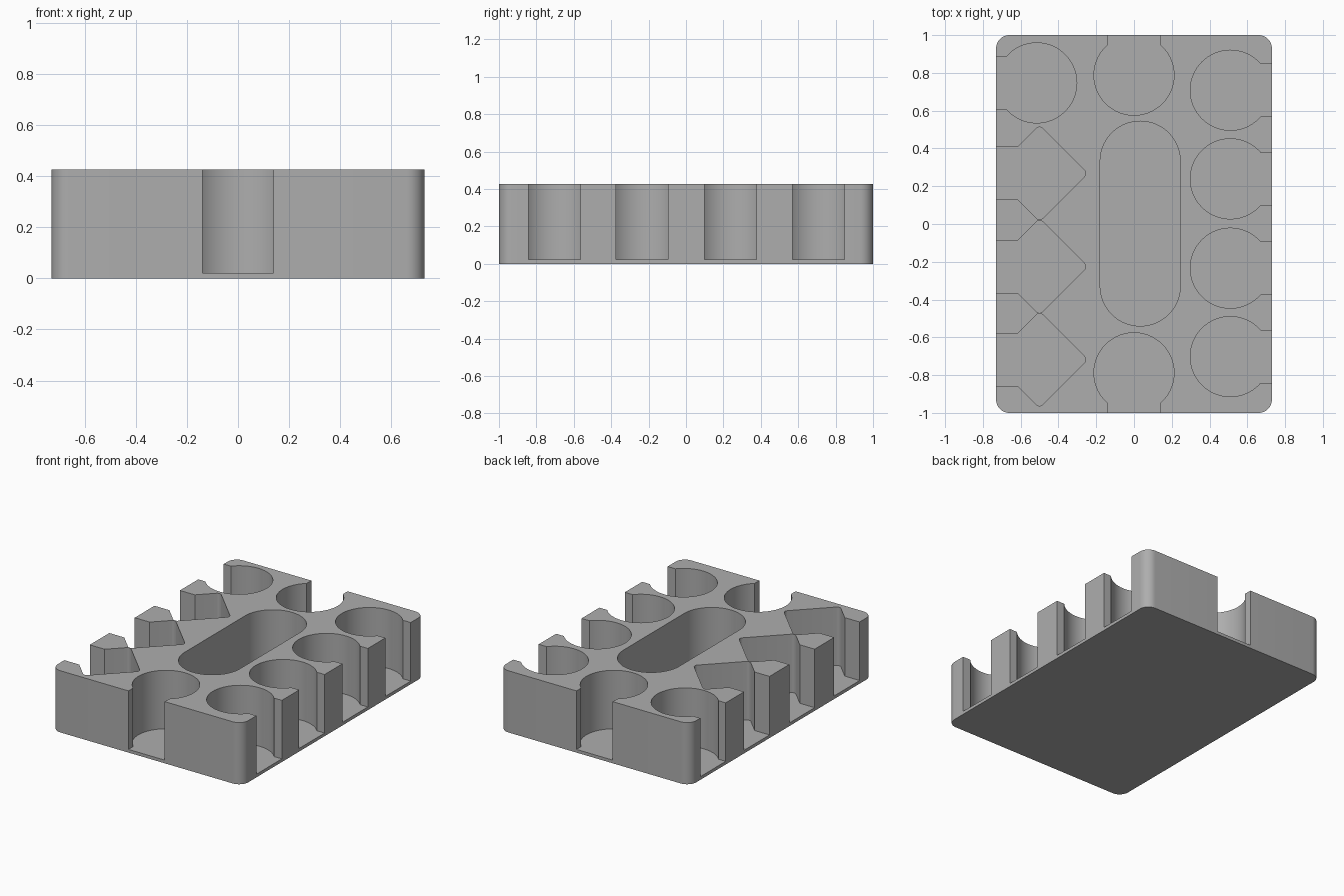
import bpy, bmesh
from math import sin, cos, asin, pi, sqrt
from mathutils import Vector, Matrix

if "Cube" in bpy.data.objects:
    bpy.data.objects.remove(bpy.data.objects["Cube"], do_unlink=True)

WIDTH, LENGTH, HEIGHT = 1.46, 2.0, 0.427
FLOOR = 0.022
RADIUS = 0.212        # round pockets
SLOT = 0.139          # half width of the finger slots
DIAMOND = 0.255       # half diagonal of the square pockets


def arc(cx, cy, r, start, end, steps):
    return [(cx + r * cos(start + (end - start) * i / steps),
             cy + r * sin(start + (end - start) * i / steps)) for i in range(steps + 1)]


def rounded_box(hx, hy, r, steps):
    """Counter-clockwise outline of a rectangle with round corners."""
    points = []
    for k, (sx, sy) in enumerate([(1, 1), (-1, 1), (-1, -1), (1, -1)]):
        points += arc(sx * (hx - r), sy * (hy - r), r, k * pi / 2, (k + 1) * pi / 2, steps)
    # drop doubled points where two corner arcs meet
    return [p for i, p in enumerate(points)
            if (Vector(p) - Vector(points[i - 1])).length > 1e-5]


def round_pocket(reach):
    """Circle with a slot that opens towards +x."""
    a = asin(SLOT / RADIUS)
    return arc(0, 0, RADIUS, a, 2 * pi - a, 56) + [(reach, -SLOT), (reach, SLOT)]


def diamond_pocket(reach):
    """Square on its corner, with softened tips and a slot towards +x."""
    r = 0.025
    c = DIAMOND - r * sqrt(2)
    points = [(DIAMOND - SLOT, SLOT)]
    for k in (1, 2, 3):
        mid = k * pi / 2
        points += arc(c * cos(mid), c * sin(mid), r, mid - pi / 4, mid + pi / 4, 5)
    return points + [(DIAMOND - SLOT, -SLOT), (reach, -SLOT), (reach, SLOT)]


def extrude(bm, outline, z0, z1, x=0, y=0, turn=0):
    place = Matrix.Translation((x, y, 0)) @ Matrix.Rotation(turn, 4, 'Z')
    base = bm.faces.new([bm.verts.new(place @ Vector((px, py, z0))) for px, py in outline])
    top = bmesh.ops.extrude_face_region(bm, geom=[base])["geom"]
    bmesh.ops.translate(bm, vec=(0, 0, z1 - z0),
                        verts=[v for v in top if isinstance(v, bmesh.types.BMVert)])


def make_object(name, bm):
    bmesh.ops.recalc_face_normals(bm, faces=bm.faces)
    mesh = bpy.data.meshes.new(name)
    bm.to_mesh(mesh)
    bm.free()
    obj = bpy.data.objects.new(name, mesh)
    bpy.context.collection.objects.link(obj)
    return obj


grey = bpy.data.materials.new("plain grey")
grey.use_nodes = True
colour = (0.42, 0.42, 0.42, 1)
grey.diffuse_color = colour
grey.node_tree.nodes["Principled BSDF"].inputs["Base Color"].default_value = colour

# Tray block
bm = bmesh.new()
extrude(bm, rounded_box(WIDTH / 2, LENGTH / 2, 0.07, 10), 0, HEIGHT)
tray = make_object("tray", bm)
tray.data.materials.append(grey)

# All pockets as one cutter
bm = bmesh.new()
top = HEIGHT + 0.1
for y in (0.708, 0.239, -0.234, -0.702):                    # right-hand round pockets
    extrude(bm, round_pocket(0.35), FLOOR, top, 0.51, y)
extrude(bm, round_pocket(0.35), FLOOR, top, -0.515, 0.747, pi)  # corner round pocket
for side in (1, -1):                                        # end round pockets
    extrude(bm, round_pocket(0.35), FLOOR, top, 0, side * 0.788, side * pi / 2)
for y in (0.268, -0.226, -0.718):                           # diamond pockets
    extrude(bm, diamond_pocket(0.35), FLOOR, top, -0.5, y, pi)
extrude(bm, rounded_box(RADIUS, 0.542, RADIUS - 0.0005, 24), FLOOR, top, 0.033, 0.002)  # long centre pocket
cutter = make_object("pocket_cutter", bm)
cutter.data.materials.append(grey)
cutter.hide_render = True

# Cut, then discard the cutter
cut = tray.modifiers.new("pockets", 'BOOLEAN')
cut.operation = 'DIFFERENCE'
cut.solver = 'EXACT'
cut.object = cutter
bpy.ops.object.select_all(action='DESELECT')
tray.select_set(True)
bpy.context.view_layer.objects.active = tray
bpy.ops.object.modifier_apply(modifier=cut.name)
bpy.data.objects.remove(cutter, do_unlink=True)
bpy.ops.object.shade_smooth_by_angle(angle=pi / 6)
